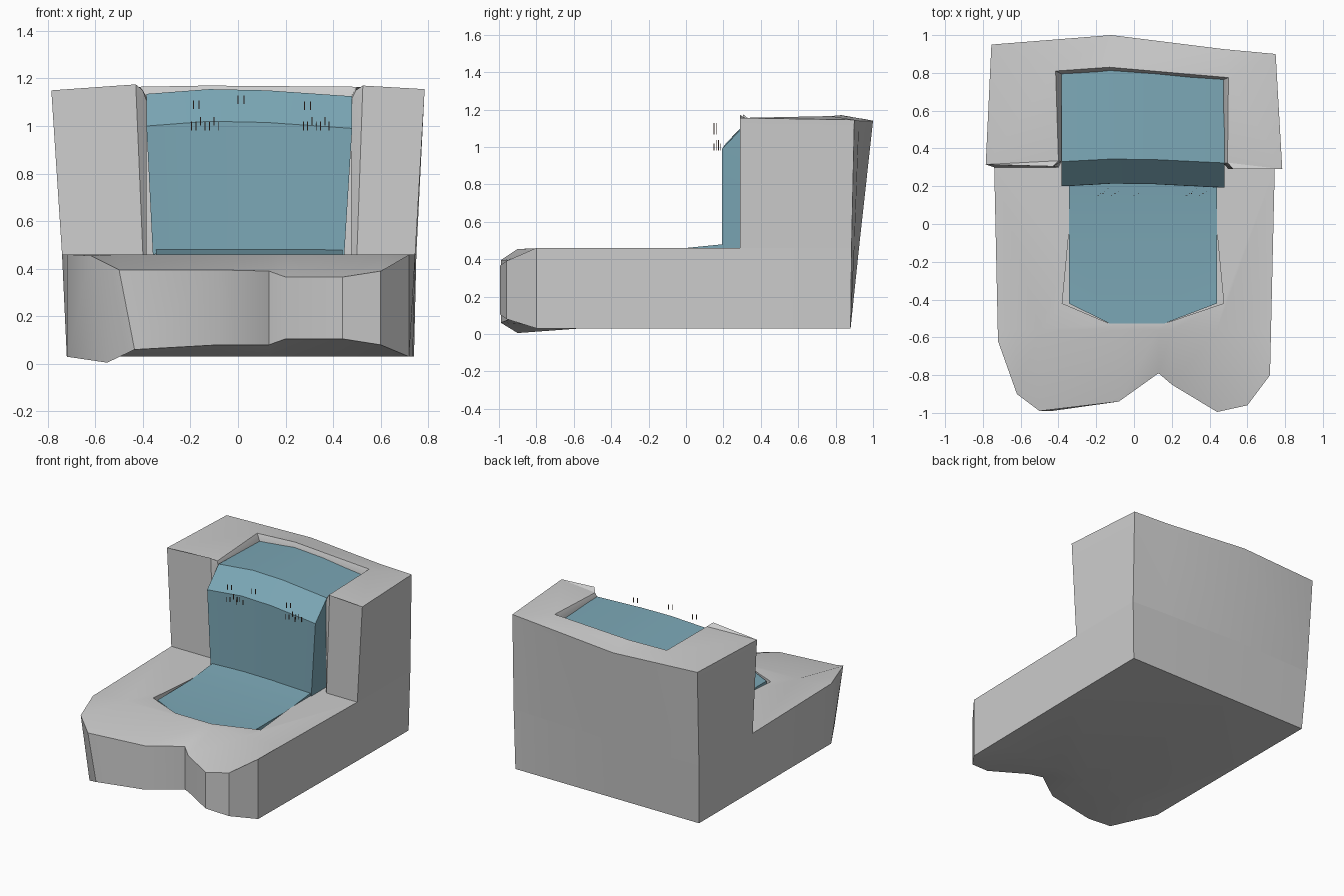
import bpy, bmesh
from mathutils import Vector

cube = bpy.data.objects.get("Cube")
if cube:
    bpy.data.objects.remove(cube, do_unlink=True)


def material(name, rgb):
    m = bpy.data.materials.new(name)
    m.use_nodes = True
    m.diffuse_color = (*rgb, 1)
    m.node_tree.nodes["Principled BSDF"].inputs["Base Color"].default_value = (*rgb, 1)
    return m


STONE = material("stone grey", (0.61, 0.61, 0.61))
WATER = material("water blue", (0.2, 0.39, 0.47))
SPRAY = material("spray brown", (0.2, 0.12, 0.09))


def loft(name, rings, mat):
    """Skin a list of closed rings and cap both ends."""
    bm = bmesh.new()
    vs = [[bm.verts.new(p) for p in ring] for ring in rings]
    n = len(vs[0])
    for a, b in zip(vs, vs[1:]):
        for i in range(n):
            j = (i + 1) % n
            bm.faces.new((a[i], a[j], b[j], b[i]))
    bm.faces.new(vs[0])
    bm.faces.new(vs[-1])
    bmesh.ops.remove_doubles(bm, verts=bm.verts, dist=0.0005)
    bmesh.ops.triangulate(bm, faces=[f for f in bm.faces if len(f.verts) > 4])
    bmesh.ops.recalc_face_normals(bm, faces=bm.faces)
    mesh = bpy.data.meshes.new(name)
    bm.to_mesh(mesh)
    bm.free()
    mesh.materials.append(mat)
    ob = bpy.data.objects.new(name, mesh)
    bpy.context.collection.objects.link(ob)
    return ob


def activate(ob):
    bpy.ops.object.select_all(action="DESELECT")
    ob.select_set(True)
    bpy.context.view_layer.objects.active = ob


def smooth(ob):
    activate(ob)
    bpy.ops.object.shade_smooth_by_angle(angle=0.5)


# Ground slab: x, y, top height, bottom height, then bottom x and y shift
LOW, GROUND, SHELF = 0.03, 0.46, -0.56
outline = [
    (-.72, -.62, GROUND, LOW, 0, 0), (-.62, -.9, .455, .005, .07, 0),
    (-.5, -.99, .395, .06, .065, 0), (-.08, -.94, .395, .08, 0, 0),
    (.13, -.79, .39, .08, 0, 0), (.2, -.85, .365, .105, 0, 0),
    (.44, -.995, .365, .105, 0, 0), (.6, -.96, .39, .08, 0, 0),
    (.72, -.8, GROUND, LOW, 0, 0), (.745, .29, GROUND, LOW, -.01, 0),
    (.75, .885, GROUND, LOW, -.01, -.005), (.48, .9, GROUND, LOW, 0, -.02),
    (-.12, .925, GROUND, LOW, 0, -.045), (-.74, .91, GROUND, LOW, .02, -.03),
    (-.74, .3, GROUND, LOW, .02, 0),
]
ground = loft("ground", [
    [(x + dx, max(y + dy, SHELF), LOW) for x, y, t, b, dx, dy in outline],
    [(x + dx, y + dy, b) for x, y, t, b, dx, dy in outline],
    [(x, y, t) for x, y, t, b, dx, dy in outline],
    [(x, max(y, SHELF), GROUND) for x, y, t, b, dx, dy in outline],
], STONE)


# Pool: a shallow bed cut into the ground, filled with water
def bed(flare):
    w = 0.035 * flare
    return [(-.345, .25), (-.345, -.05), (-.345 - w, -.42), (-.13, -.527),
            (.16, -.527), (.44 + w, -.42), (.44, -.05), (.44, .25)]


cutter = loft("pool_cutter", [[(x, y, z) for x, y in bed(1)] for z in (.42, .6)], STONE)
activate(ground)
cut = ground.modifiers.new("pool", "BOOLEAN")
cut.object = cutter
cut.solver = "EXACT"
bpy.ops.object.modifier_apply(modifier=cut.name)
bpy.data.objects.remove(cutter, do_unlink=True)
smooth(ground)
pool = loft("pool_water", [
    [(x, y, .415) for x, y in bed(0)],
    [(x, y, .455 + max(0, y + .05) * .1) for x, y in bed(0)],
], WATER)
smooth(pool)

# Cliff: U-shaped block, foot x, y then top x, y, z; the inner wall comes last
cliff_plan = [
    (-.4, .3, -.43, .305, 1.175), (-.74, .3, -.785, .315, 1.15),
    (-.74, .91, -.755, .95, 1.15), (-.12, .925, -.12, 1.0, 1.14),
    (.48, .9, .48, .925, 1.14), (.75, .885, .75, .9, 1.145),
    (.745, .29, .785, .29, 1.155), (.5, .29, .525, .29, 1.17),
    (.475, .32, .495, .325, 1.15), (.475, .765, .5, .775, 1.165),
    (-.13, .805, -.13, .83, 1.17), (-.385, .795, -.415, .81, 1.165),
    (-.385, .33, -.4, .335, 1.15),
]
foot = [Vector((a, b, GROUND)) for a, b, x, y, z in cliff_plan]
top = [Vector((x, y, z)) for a, b, x, y, z in cliff_plan]
waterline = [f.lerp(t, .94) for f, t in zip(foot, top)]
for i in range(8, len(foot)):
    waterline[i].xy = foot[i].xy
cliff = loft("cliff", [foot, waterline, top], STONE)
smooth(cliff)

# Waterfall: one side profile swept across the width with a gentle swell
profile = [(.82, .46), (.2, .46), (.2, 1.0), (.33, 1.135), (.82, 1.12)]
sections = [(-.385, 0), (-.12, .02), (.12, .015), (.48, -.01)]
fall = loft("waterfall", [
    [(x * (.93 if z < .5 else 1), y + swell * .7, z + swell) for y, z in profile]
    for x, swell in sections
], WATER)
smooth(fall)

# Spray: thin upright slivers hovering before the crest
clusters = [(-.195, .99, 7, .019), (-.188, 1.08, 2, .024), (0, 1.1, 2, .025),
            (.28, 1.075, 2, .024), (.275, .99, 7, .018)]
bm = bmesh.new()
for x, z, count, step in clusters:
    for k in range(count):
        made = bmesh.ops.create_cube(bm, size=1)["verts"]
        bmesh.ops.scale(bm, verts=made, vec=(.004, .004, .036))
        at = (x + k * step, .15 + .012 * (k % 4), z + .01 + .02 * (k % 3 == 2))
        bmesh.ops.translate(bm, verts=made, vec=at)
mesh = bpy.data.meshes.new("spray")
bm.to_mesh(mesh)
bm.free()
mesh.materials.append(SPRAY)
bpy.context.collection.objects.link(bpy.data.objects.new("spray", mesh))
